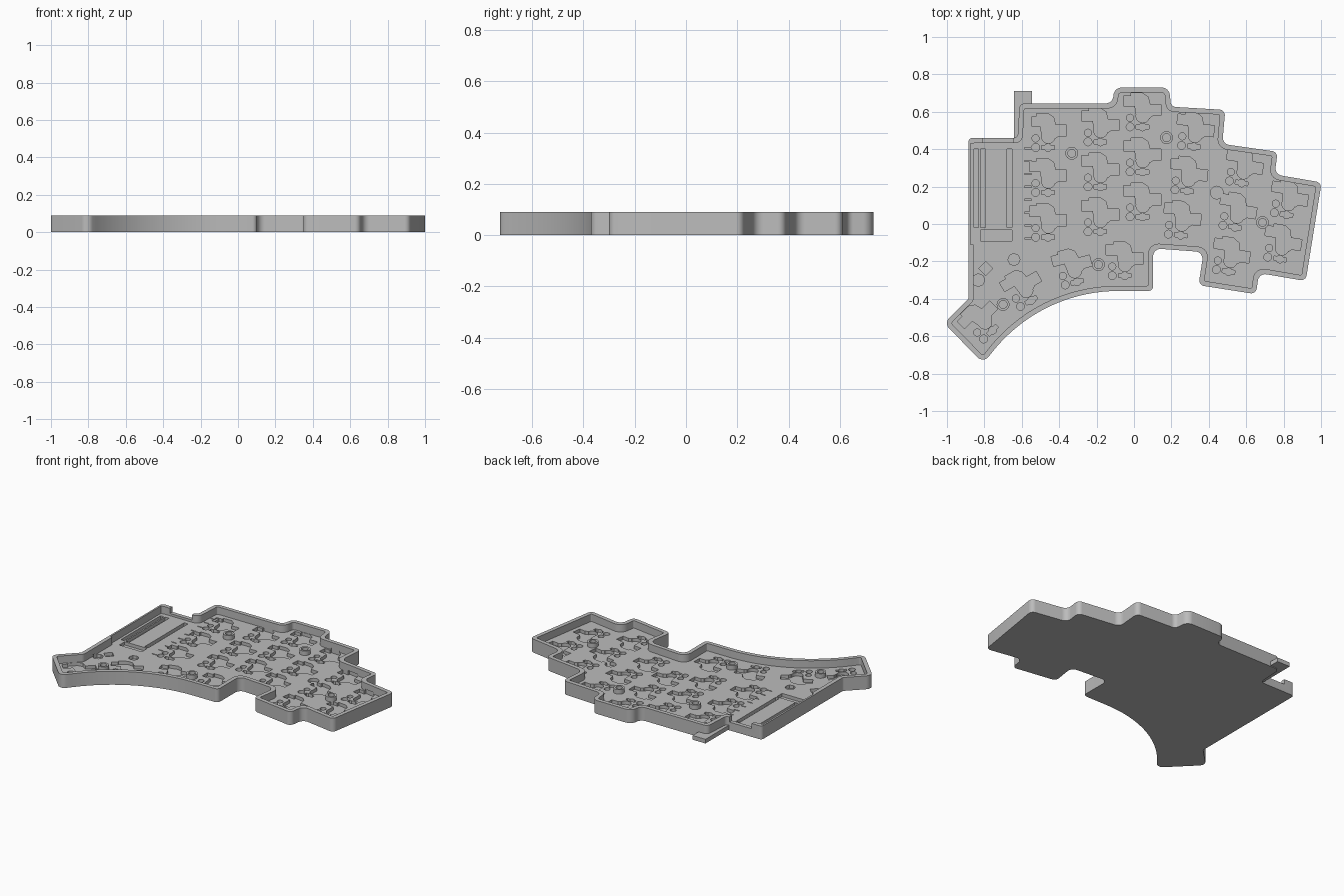
import bpy, bmesh, math
from mathutils import Vector, Matrix

cube = bpy.data.objects.get("Cube")
if cube:
    bpy.data.objects.remove(cube)

HEIGHT, FLOOR, RECESS, WALL = 0.09, 0.04, 0.018, 0.027

mat = bpy.data.materials.new("plain grey")
mat.use_nodes = True
GREY = (0.5, 0.5, 0.5, 1)
mat.diffuse_color = GREY
mat.node_tree.nodes["Principled BSDF"].inputs["Base Color"].default_value = GREY


def corner_turn(a, b, c):
    return (b - a).cross(c - b)


def offset_corners(corners, d):
    """Move every side of a clockwise outline inwards by d, adjusting the corner radii."""
    pts = [Vector(c[:2]) for c in corners]
    out = []
    for i, b in enumerate(pts):
        a, c = pts[i - 1], pts[(i + 1) % len(pts)]
        n1 = Vector(((b - a).y, -(b - a).x)).normalized()
        n2 = Vector(((c - b).y, -(c - b).x)).normalized()
        p = b + (n1 + n2) * d / (1 + n1.dot(n2))
        convex = corner_turn(a, b, c) < 0
        r = corners[i][2]
        out.append((p.x, p.y, max(0.008, r - d) if convex else r + d * 0.6))
    return out


def rounded(corners):
    """Turn (x, y, radius) corners into an outline with true arcs."""
    pts = [Vector(c[:2]) for c in corners]
    out = []
    for i, b in enumerate(pts):
        a, c, r = pts[i - 1], pts[(i + 1) % len(pts)], corners[i][2]
        u, v = (a - b).normalized(), (c - b).normalized()
        half = u.angle(v) / 2
        centre = b + (u + v).normalized() * r / math.sin(half)
        start = b + u * r / math.tan(half) - centre
        sweep = math.pi - 2 * half
        if corner_turn(a, b, c) < 0:
            sweep = -sweep
        steps = 32 if r > 0.5 else 8
        for k in range(steps + 1):
            out.append(centre + Matrix.Rotation(sweep * k / steps, 2) @ start)
    return out


def prism(bm, outline, z0, z1):
    base = bm.faces.new([bm.verts.new((p[0], p[1], z0)) for p in outline])
    top = bmesh.ops.extrude_face_region(bm, geom=[base])["geom"]
    bmesh.ops.translate(bm, vec=(0, 0, z1 - z0),
                        verts=[g for g in top if isinstance(g, bmesh.types.BMVert)])


def box(x0, x1, y0, y1):
    return [(x0, y0), (x1, y0), (x1, y1), (x0, y1)]


def disc(x, y, r, n=20):
    return [(x + r * math.cos(math.tau * k / n), y + r * math.sin(math.tau * k / n)) for k in range(n)]


def build(name, prisms):
    bm = bmesh.new()
    for p in prisms:
        prism(bm, *p)
    bmesh.ops.recalc_face_normals(bm, faces=bm.faces)
    me = bpy.data.meshes.new(name)
    bm.to_mesh(me)
    bm.free()
    me.materials.append(mat)
    ob = bpy.data.objects.new(name, me)
    bpy.context.collection.objects.link(ob)
    return ob


def cut(target, cutter):
    mod = target.modifiers.new("cut", "BOOLEAN")
    mod.operation, mod.solver, mod.use_self, mod.object = "DIFFERENCE", "EXACT", True, cutter
    dg = bpy.context.evaluated_depsgraph_get()
    target_mesh = bpy.data.meshes.new_from_object(target.evaluated_get(dg))
    target.modifiers.clear()
    target.data = target_mesh
    bpy.data.objects.remove(cutter)


# Stepped outline of the tray, clockwise from the rear right corner
corners = [(-.885, .46, .02), (-.622, .46, .025), (-.612, .645, .03), (-.115, .645, .04),
           (-.105, .73, .045), (.188, .73, .045), (.198, .627, .03), (.488, .61, .03),
           (.472, .428, .04), (.768, .386, .03), (.752, .265, .04), (1.003, .222, .03),
           (.918, -.305, .03), (.668, -.262, .04), (.652, -.375, .03), (.345, -.327, .03),
           (.372, -.15, .04), (.102, -.13, .04), (.102, -.358, .025), (-.5, -.358, .86),
           (-.805, -.745, .04), (-1.016, -.53, .04), (-.885, -.40, .02)]
tray = build("case_tray", [(rounded(corners), 0, HEIGHT)])

# Hollow, thinned right wall and lowered rear wall
cut(tray, build("pocket_cutter", [(rounded(offset_corners(corners, WALL)), FLOOR, 0.2)]))
cut(tray, build("wall_cutter", [(box(-.873, -.8, -.11, .43), FLOOR, 0.2),
                                (box(-.81, -.645, .42, .5), 0.055, 0.2)]))

# Switch socket recesses: x, y, rotation in degrees
sockets = [(x, y - .24 * k, 0) for x, y in ((-.46, .47), (-.18, .5), (.045, .58)) for k in range(3)]
sockets += [(x - .035 * k, y - .237 * k, -a) for x, y, a, n in
            ((.325, .475, 5, 3), (.585, .28, 9, 3), (.825, .11, 9, 2)) for k in range(n)]
sockets += [(-.05, -.215, 0), (-.32, -.25, 15), (-.58, -.355, 30), (-.8, -.525, 45)]
body = [(-.10, .105), (-.06, .105), (-.06, .12), (.0, .12), (.03, .1), (.04, .06), (.1, .06),
        (.1, 0), (.055, 0), (.04, -.012), (-.03, -.012), (-.04, .05), (-.10, .05)]
shapes = [body, disc(.002, -.003, .036), disc(0, -.062, .02), box(-.034, .034, -.072, -.05),
          disc(-.066, -.012, .019), disc(-.066, -.061, .021)]
recesses = []
for x, y, a in sockets:
    rot = Matrix.Rotation(math.radians(a), 2)
    for s in shapes:
        recesses.append([rot @ Vector(p) + Vector((x, y)) for p in s])

# Display slots, pin slots and loose component recesses
recesses += [box(-.856, -.832, -.02, .4), box(-.822, -.793, -.02, .4),
             box(-.68, -.652, -.02, .4), box(-.82, -.652, -.09, -.032)]
recesses += [box(-.585, -.548, y, y + .007) for y in [.54 - .069 * k for k in range(10)]]
recesses += [disc(.443, .168, .034), disc(-.642, -.19, .032, 8), disc(-.832, -.3, .034, 8),
             disc(-.793, -.238, .037, 4)]
cut(tray, build("recess_cutter", [(r, RECESS, FLOOR + .01) for r in recesses]))

# Raised screw posts with blind holes
for i, (x, y) in enumerate([(-.333, .378), (.174, .462), (.687, .008), (-.19, -.217), (-.7, -.43)]):
    post = build(f"screw_post_{i + 1}", [(disc(x, y, .034, 32), FLOOR - .025, .07)])
    cut(post, build("hole_cutter", [(disc(x, y, .021, 32), FLOOR, .1)]))

# Low ledge for the cable port at the rear
build("port_ledge", [(box(-.642, -.545, .42, .71), .006, .034)])

# Smooth the arcs, keep the edges sharp
bpy.ops.object.select_all(action="DESELECT")
for ob in bpy.context.collection.objects:
    if ob.type == "MESH" and ob.data.materials and ob.data.materials[0] == mat:
        ob.select_set(True)
        bpy.context.view_layer.objects.active = ob
bpy.ops.object.shade_smooth_by_angle(angle=math.radians(30))
